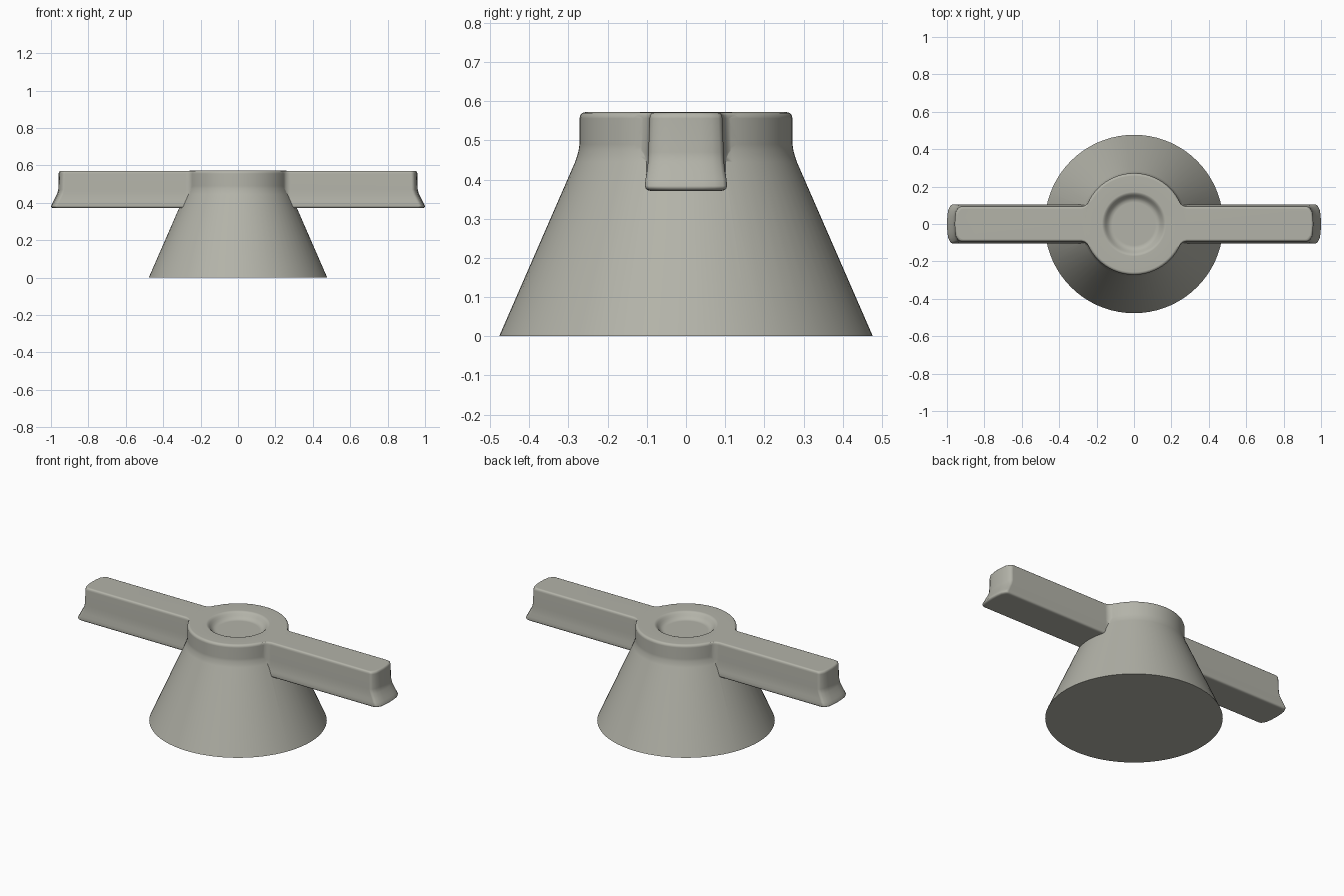
import bpy, bmesh, math

if "Cube" in bpy.data.objects:
    bpy.data.objects.remove(bpy.data.objects["Cube"])

SEG = 72


def skin(bm, rings):
    """Join equal-length rings of points with quads and cap both ends."""
    loops = [[bm.verts.new(p) for p in ring] for ring in rings]
    n = len(loops[0])
    for a, b in zip(loops, loops[1:]):
        for i in range(n):
            j = (i + 1) % n
            bm.faces.new((a[i], a[j], b[j], b[i]))
    bm.faces.new(loops[0][::-1])
    bm.faces.new(loops[-1])


def make_object(name, rings, mirror=False):
    bm = bmesh.new()
    skin(bm, rings)
    if mirror:
        skin(bm, [[(-x, y, z) for x, y, z in r][::-1] for r in rings])
    bmesh.ops.recalc_face_normals(bm, faces=bm.faces[:])
    mesh = bpy.data.meshes.new(name)
    bm.to_mesh(mesh)
    bm.free()
    obj = bpy.data.objects.new(name, mesh)
    bpy.context.collection.objects.link(obj)
    return obj


def circle(r, z):
    return [(r * math.cos(2 * math.pi * i / SEG), r * math.sin(2 * math.pi * i / SEG), z)
            for i in range(SEG)]


def arm_outline(z, w, length):
    """Plan of one arm: small fillet into the hub, straight side, bowed end."""
    half = [(0.20, w + 0.035), (0.2385, w + 0.035), (0.250, w + 0.015),
            (0.262, w + 0.005), (0.280, w)]
    half += [(length - 0.034, w), (length - 0.024, w - 0.003), (length - 0.017, w - 0.010)]
    half += [(length - 0.013 * t * t, w * t) for t in (0.7, 0.4)]
    pts = half + [(length, 0)] + [(x, -y) for x, y in half[::-1]]
    return [(x, y, z) for x, y in pts]


# warm dark grey finish
finish = bpy.data.materials.new("warm_grey")
finish.diffuse_color = (0.45, 0.45, 0.395, 1)
finish.use_nodes = True
finish.node_tree.nodes["Principled BSDF"].inputs["Base Color"].default_value = finish.diffuse_color

# conical hub with short collar, rounded rim and finger dimple
hub_profile = [(0.477, 0), (0.283, 0.445), (0.278, 0.460), (0.274, 0.475), (0.272, 0.49),
               (0.272, 0.556), (0.270, 0.564), (0.265, 0.570), (0.257, 0.572),
               (0.172, 0.572), (0.163, 0.569), (0.155, 0.562), (0.147, 0.552),
               (0.138, 0.543), (0.128, 0.537), (0.115, 0.535)]
hub = make_object("valve_handle", [circle(r, z) for r, z in hub_profile])

# two arms whose sides and ends flare towards the bottom
arm_profile = [(0.371, 0.090, 0.984), (0.373, 0.098, 0.993), (0.377, 0.103, 0.998),
               (0.384, 0.105, 1.0), (0.400, 0.1035, 0.991), (0.420, 0.100, 0.981),
               (0.445, 0.097, 0.968), (0.470, 0.096, 0.961), (0.556, 0.093, 0.959),
               (0.564, 0.0915, 0.957), (0.569, 0.088, 0.953), (0.571, 0.081, 0.947)]
arms = make_object("arms", [arm_outline(*p) for p in arm_profile], mirror=True)
for obj in (hub, arms):
    obj.data.materials.append(finish)

# fuse the arms with the hub
bpy.context.view_layer.objects.active = hub
hub.select_set(True)
union = hub.modifiers.new("union", 'BOOLEAN')
union.operation = 'UNION'
union.solver = 'EXACT'
union.object = arms
bpy.ops.object.modifier_apply(modifier=union.name)
bpy.data.objects.remove(arms)

# smooth shading with crisp base edge
bpy.ops.object.shade_smooth_by_angle(angle=math.radians(50))
weighted = hub.modifiers.new("weighted_normals", 'WEIGHTED_NORMAL')
weighted.keep_sharp = True
